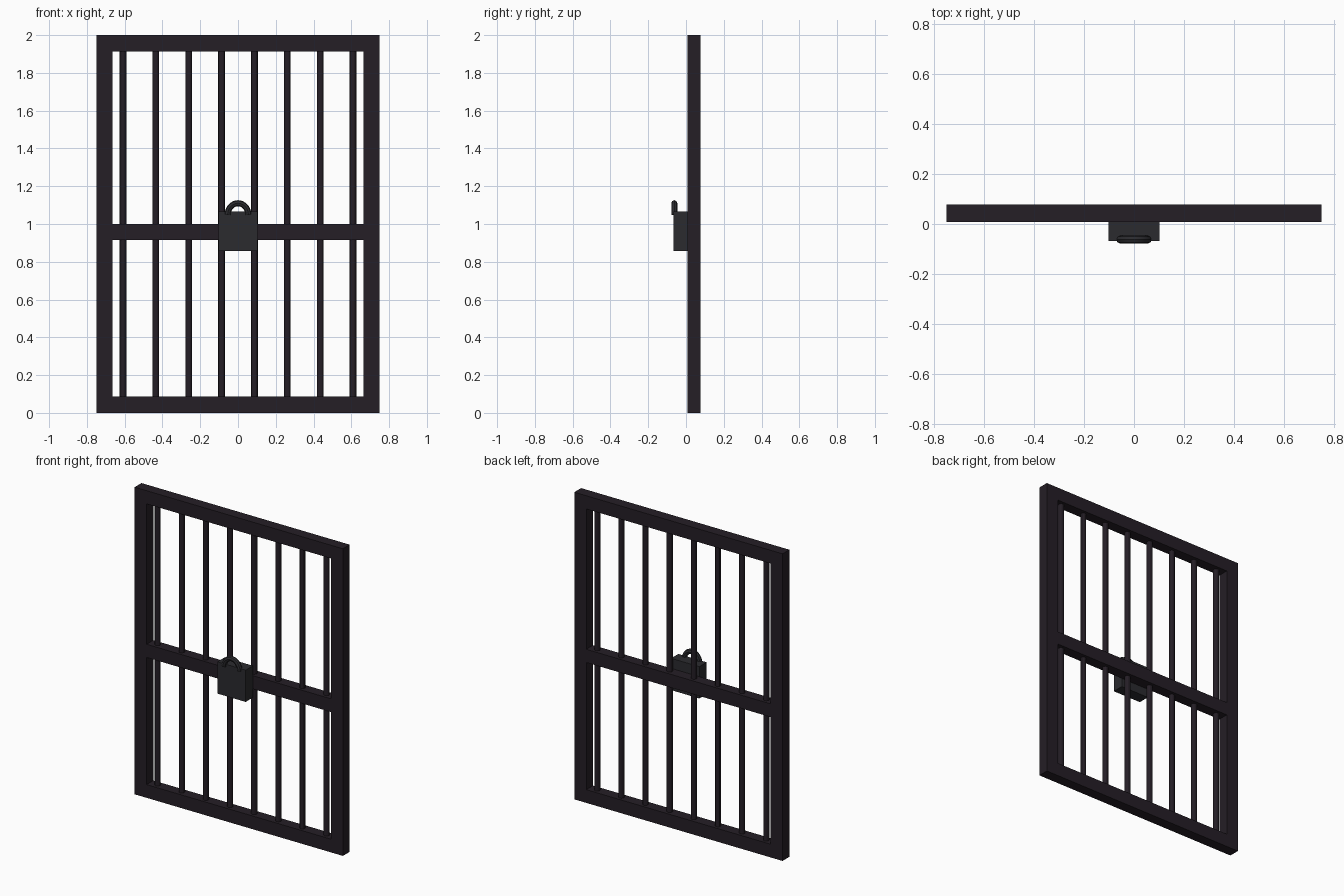
import bpy
from math import sin, cos, pi

if "Cube" in bpy.data.objects:
    bpy.data.objects.remove(bpy.data.objects["Cube"])


def material(name, rgb):
    m = bpy.data.materials.new(name)
    m.diffuse_color = (*rgb, 1)
    m.use_nodes = True
    m.node_tree.nodes["Principled BSDF"].inputs["Base Color"].default_value = m.diffuse_color
    return m


iron = material("dark_iron", (0.018, 0.013, 0.019))
steel = material("lock_steel", (0.024, 0.024, 0.028))


def box(name, x, y, z, mat):
    """Box from (min, max) pairs on each axis."""
    bpy.ops.mesh.primitive_cube_add(size=1, location=[(a + b) / 2 for a, b in (x, y, z)])
    o = bpy.context.object
    o.name = name
    o.scale = [b - a for a, b in (x, y, z)]
    bpy.ops.object.transform_apply(location=False, rotation=False, scale=True)
    o.data.materials.append(mat)
    return o


W, H, T = 0.75, 2.0, 0.086      # half width, height, frame member width
INNER = W - T
DEPTH = (0.008, 0.078)          # frame front and back

# Frame uprights
for side, s in (("left", -1), ("right", 1)):
    box(side + "_stile", sorted((s * INNER, s * W)), DEPTH, (0, H), iron)

# Horizontal rails
for name, z in (("bottom_rail", 0), ("middle_rail", 1 - T), ("top_rail", H - T)):
    box(name, (-INNER, INNER), DEPTH, (z, z + T), iron)

# Round vertical bars
for i in range(8):
    bpy.ops.mesh.primitive_cylinder_add(vertices=12, radius=0.018, depth=H - 1.8 * T,
                                        location=((i - 3.5) * 0.174, sum(DEPTH) / 2, H / 2))
    bar = bpy.context.object
    bar.name = f"bar_{i + 1}"
    bar.data.materials.append(iron)
    bpy.ops.object.shade_smooth_by_angle()

# Padlock body
box("lock_body", (-0.102, 0.102), (-0.067, 0.008), (0.858, 1.065), steel)

# Padlock shackle: round tube swept along an arch
curve = bpy.data.curves.new("lock_shackle", "CURVE")
curve.dimensions = "3D"
curve.bevel_depth = 0.016
curve.bevel_resolution = 2
curve.use_fill_caps = True
N = 16
path = curve.splines.new("POLY")
path.points.add(N)
for i, p in enumerate(path.points):
    a = pi * i / N
    p.co = (0.055 * cos(a), -0.062, 1.048 + 0.062 * sin(a), 1)
shackle = bpy.data.objects.new("lock_shackle", curve)
bpy.context.collection.objects.link(shackle)
curve.materials.append(steel)
bpy.ops.object.select_all(action="DESELECT")
shackle.select_set(True)
bpy.context.view_layer.objects.active = shackle
bpy.ops.object.convert(target="MESH")
bpy.ops.object.shade_smooth_by_angle()
